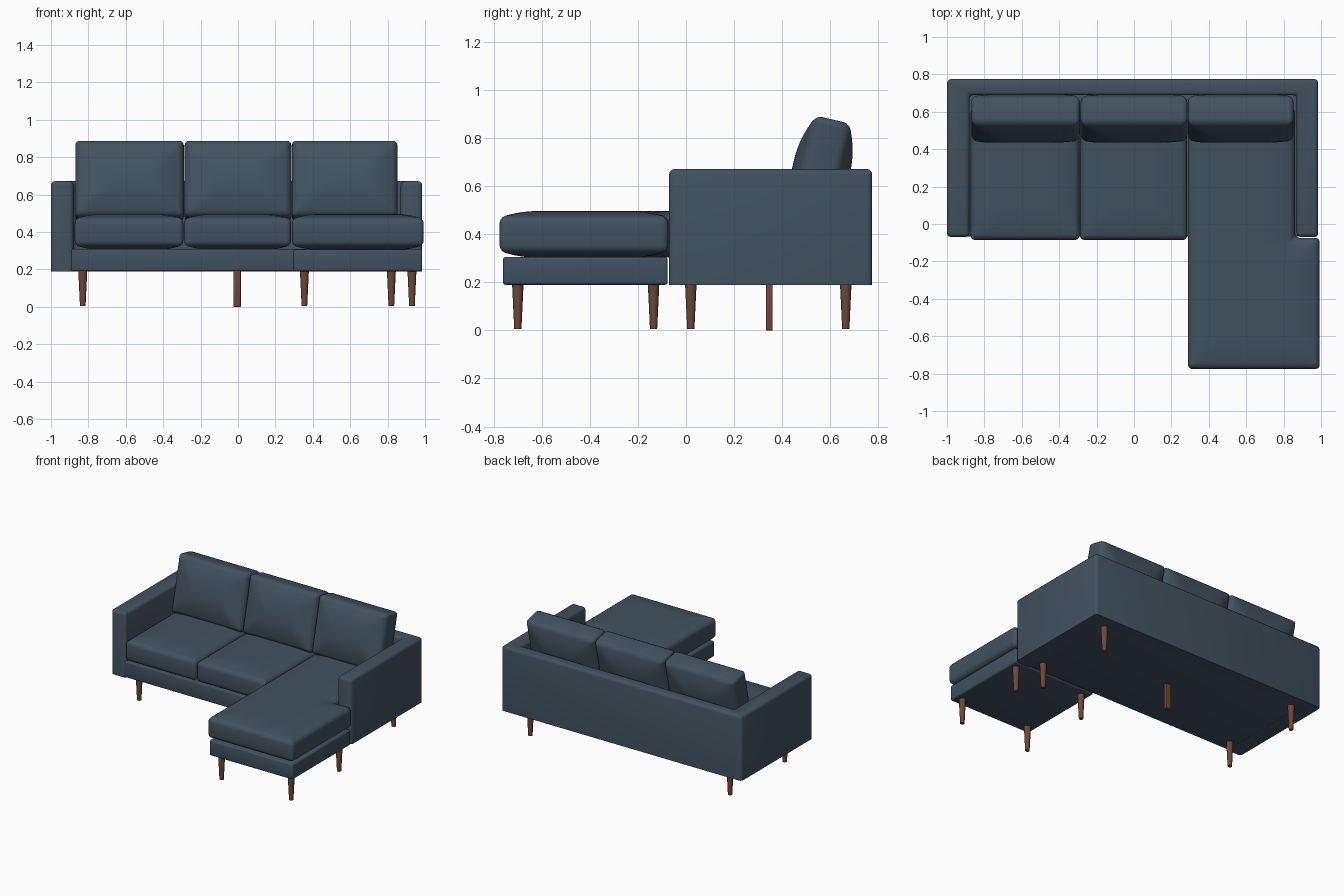
import bpy, bmesh, math
from mathutils import Vector, geometry

cube = bpy.data.objects.get("Cube")
if cube:
    bpy.data.objects.remove(cube, do_unlink=True)


def material(name, color):
    m = bpy.data.materials.new(name)
    m.use_nodes = True
    m.diffuse_color = (*color, 1)
    bsdf = m.node_tree.nodes["Principled BSDF"]
    bsdf.inputs["Base Color"].default_value = (*color, 1)
    bsdf.inputs["Roughness"].default_value = 0.8
    return m


FABRIC = material("slate blue fabric", (0.054, 0.084, 0.114))
WOOD = material("brown wood", (0.15, 0.064, 0.043))


def finish(name, bm, mat, angle=40):
    bmesh.ops.recalc_face_normals(bm, faces=bm.faces)
    mesh = bpy.data.meshes.new(name)
    bm.to_mesh(mesh)
    bm.free()
    mesh.materials.append(mat)
    ob = bpy.data.objects.new(name, mesh)
    bpy.context.collection.objects.link(ob)
    bpy.ops.object.select_all(action='DESELECT')
    ob.select_set(True)
    bpy.context.view_layer.objects.active = ob
    bpy.ops.object.shade_smooth_by_angle(angle=math.radians(angle))
    return ob


def rect(x0, x1, y0, y1):
    return [(x0, y0), (x1, y0), (x1, y1), (x0, y1)]


def slab(outline, z0, z1, bevel, round_bottom=True):
    """Extrude an outline upward and round its edges."""
    bm = bmesh.new()
    face = bm.faces.new([bm.verts.new((x, y, z0)) for x, y in outline])
    top = bmesh.ops.extrude_face_region(bm, geom=[face], use_keep_orig=True)
    for v in top["geom"]:
        if isinstance(v, bmesh.types.BMVert):
            v.co.z = z1
    bmesh.ops.recalc_face_normals(bm, faces=bm.faces)
    edges = [e for e in bm.edges
             if round_bottom or max(v.co.z for v in e.verts) > z0 + 0.001]
    bmesh.ops.bevel(bm, geom=edges, offset=bevel, segments=3, profile=0.5,
                    affect='EDGES', clamp_overlap=True)
    return bm


def edge_distance(co, outline):
    p = Vector((co.x, co.y))
    best = 1.0
    for a, b in zip(outline, outline[1:] + outline[:1]):
        a, b = Vector(a), Vector(b)
        near, t = geometry.intersect_point_line(p, a, b)
        t = min(1, max(0, t))
        best = min(best, (p - a.lerp(b, t)).length)
    return best


def cushion(name, outline, half, crown, reach):
    """Padded slab, thickest away from its boxed edge, centred on local z."""
    bm = slab(outline, -half, half, 0.024)
    for axis in (0, 1):
        lo = min(p[axis] for p in outline)
        hi = max(p[axis] for p in outline)
        count = math.ceil((hi - lo) / 0.032)
        normal = Vector((axis == 0, axis == 1, 0))
        for i in range(1, count):
            bmesh.ops.bisect_plane(
                bm, geom=bm.verts[:] + bm.edges[:] + bm.faces[:],
                plane_co=normal * (lo + (hi - lo) * i / count), plane_no=normal)
    for v in bm.verts:
        d = min(1, edge_distance(v.co, outline) / reach)
        v.co.z *= 1 + crown / half * (1 - (1 - d) ** 2)
    return finish(name, bm, FABRIC)


# Frame: arms and back as one U, plus the two bases
L, R, F, B = -1.0, 0.985, -0.07, 0.775
u_shape = [(L, F), (L + 0.12, F), (L + 0.12, 0.69), (R - 0.115, 0.69),
           (R - 0.115, F), (R, F), (R, B), (L, B)]
finish("arms_and_back", slab(u_shape, 0.19, 0.672, 0.022, False), FABRIC)
finish("sofa_base", slab(rect(-0.92, 0.9, -0.066, 0.72), 0.191, 0.31, 0.008), FABRIC)
finish("chaise_base", slab(rect(0.295, R, -0.762, -0.076), 0.19, 0.306, 0.012), FABRIC)

# Seat cushions
seats = {
    "seat_cushion_right": rect(-0.873, -0.292, -0.086, 0.62),
    "seat_cushion_middle": rect(-0.288, 0.284, -0.086, 0.62),
    "chaise_cushion": [(0.288, -0.776), (0.993, -0.776), (0.993, -0.074),
                       (0.86, -0.074), (0.86, 0.62), (0.288, 0.62)],
}
for name, outline in seats.items():
    cushion(name, outline, 0.07, 0.027, 0.16).location.z = 0.4

# Leaning back cushions
for side, x, width in (("right", -0.58, 0.58), ("middle", 0, 0.57), ("left", 0.57, 0.565)):
    w = width / 2
    ob = cushion("back_cushion_" + side, rect(-w, w, -0.21, 0.21), 0.07, 0.05, 0.2)
    ob.rotation_euler.x = math.radians(77)
    ob.location = (x, 0.564, 0.673)


# Tapered legs
def leg(name, x, y):
    bm = bmesh.new()
    bmesh.ops.create_cone(bm, cap_ends=True, segments=20, radius1=0.015,
                          radius2=0.024, depth=0.19)
    bmesh.ops.translate(bm, verts=bm.verts, vec=(x, y, 0.1))
    finish(name, bm, WOOD)


for part, xs, ys in (("sofa", (-0.83, 0.82), (0.02, 0.665)),
                     ("chaise", (0.355, 0.93), (-0.70, -0.135))):
    for side, x in zip(("right", "left"), xs):
        for end, y in zip(("front", "back"), ys):
            leg(f"{part}_leg_{end}_{side}", x, y)

# Straight centre support
finish("centre_leg", slab(rect(-0.025, 0.015, 0.333, 0.361), 0, 0.2, 0.004), WOOD)
